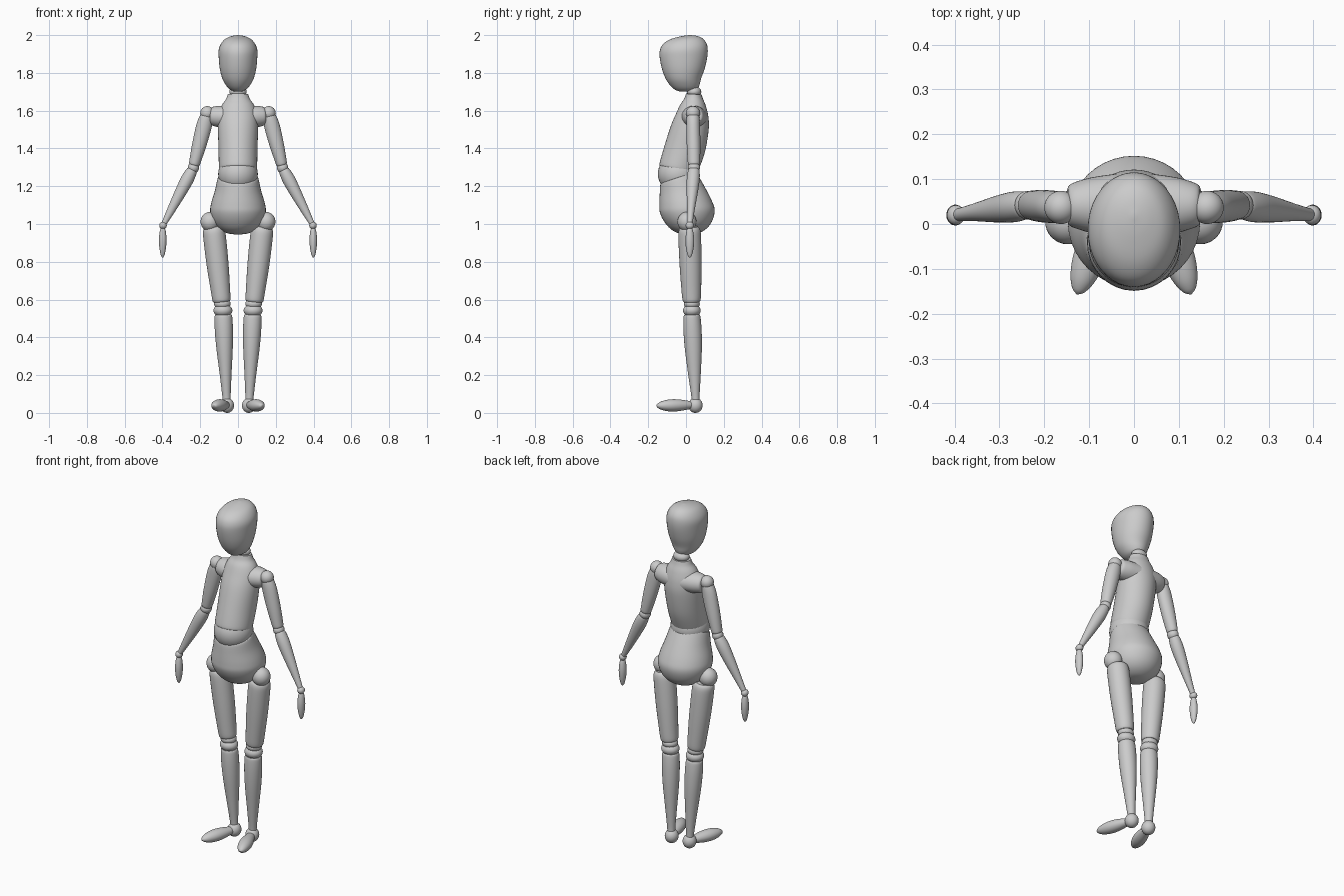
import bpy, bmesh, math
from mathutils import Vector

SIDES = 40


def finish(name, bm, mirror):
    bmesh.ops.recalc_face_normals(bm, faces=bm.faces[:])
    mesh = bpy.data.meshes.new(name)
    bm.to_mesh(mesh)
    bm.free()
    for p in mesh.polygons:
        p.use_smooth = True
    mesh.set_sharp_from_angle(angle=math.radians(40))
    ob = bpy.data.objects.new(name, mesh)
    bpy.context.collection.objects.link(ob)
    if mirror:
        ob.modifiers.new("Mirror", 'MIRROR').use_mirror_merge = False
    return ob


def refine(rows, steps=5):
    """Catmull-Rom interpolation between rows of numbers."""
    out = []
    n = len(rows)
    for i in range(n - 1):
        a, b, c, d = (rows[max(0, min(n - 1, k))] for k in (i - 1, i, i + 1, i + 2))
        for s in range(steps):
            t = s / steps
            out.append([0.5 * (2 * q + (r - p) * t + (2 * p - 5 * q + 4 * r - w) * t * t
                               + (3 * q - p - 3 * r + w) * t ** 3)
                        for p, q, r, w in zip(a, b, c, d)])
    return out + [list(rows[-1])]


def loft(name, rings, mirror=False):
    """Skin elliptical rings given as (centre, half axis u, half axis v)."""
    bm = bmesh.new()
    loops = []
    for c, u, v in rings:
        loops.append([bm.verts.new(c + u * math.cos(a) + v * math.sin(a))
                      for a in (2 * math.pi * k / SIDES for k in range(SIDES))])
    for lo, hi in zip(loops, loops[1:]):
        for k in range(SIDES):
            j = (k + 1) % SIDES
            bm.faces.new((lo[k], lo[j], hi[j], hi[k]))
    bm.faces.new(loops[0][::-1])
    bm.faces.new(loops[-1])
    return finish(name, bm, mirror)


def body(name, rows):
    """Rows: half width, front y, front z, back y, back z."""
    rings = []
    for w, yf, zf, yb, zb in refine(rows):
        f, b = Vector((0, yf, zf)), Vector((0, yb, zb))
        rings.append(((f + b) / 2, Vector((max(w, .002), 0, 0)), (b - f) / 2))
    return loft(name, rings)


def limb(name, p0, p1, profile, ref=(0, 1, 0)):
    """Mirrored turned part from p0 to p1; profile rows: t, side radius, other radius."""
    p0, p1 = Vector(p0), Vector(p1)
    d = (p1 - p0).normalized()
    u = d.cross(Vector(ref)).normalized()
    v = u.cross(d)
    return loft(name, [(p0.lerp(p1, t), u * max(a, .001), v * max(b, .001))
                       for t, a, b in refine(profile)], True)


def ball(name, c, r, mirror=True):
    bm = bmesh.new()
    bmesh.ops.create_uvsphere(bm, u_segments=32, v_segments=20, radius=1)
    for v in bm.verts:
        v.co = Vector(c) + Vector([q * s for q, s in zip(v.co, r)])
    return finish(name, bm, mirror)


# Head and neck joint
body("head", [
    (.022, -.035, 1.702, .035, 1.702), (.045, -.06, 1.712, .06, 1.715),
    (.065, -.085, 1.735, .072, 1.738), (.083, -.108, 1.77, .08, 1.77),
    (.096, -.127, 1.82, .098, 1.82), (.102, -.139, 1.88, .112, 1.88),
    (.102, -.138, 1.92, .115, 1.925), (.09, -.122, 1.952, .108, 1.957),
    (.068, -.085, 1.977, .088, 1.982), (.036, -.03, 1.993, .06, 1.995),
    (.004, .015, 2.0, .025, 2.0)])
ball("neck_joint", (0, .043, 1.70), (.046, .038, .03), False)

# Torso, waist ball and pelvis
body("torso", [
    (.096, -.134, 1.311, .06, 1.277), (.101, -.14, 1.32, .066, 1.285),
    (.103, -.115, 1.41, .10, 1.38), (.106, -.08, 1.52, .12, 1.50),
    (.102, -.05, 1.59, .118, 1.57), (.085, -.03, 1.633, .105, 1.625),
    (.063, -.01, 1.662, .09, 1.662), (.054, 0, 1.69, .083, 1.685)])
ball("waist_ball", (0, -.041, 1.265), (.105, .108, .105), False)
body("pelvis", [
    (.104, -.13, 1.217, .05, 1.277), (.109, -.136, 1.208, .058, 1.268),
    (.122, -.139, 1.16, .10, 1.195), (.142, -.141, 1.10, .138, 1.12),
    (.147, -.138, 1.06, .152, 1.07), (.132, -.117, 1.015, .138, 1.015),
    (.10, -.083, .975, .108, .975), (.055, -.04, .951, .065, .951),
    (.004, .005, .944, .015, .944)])

# Shoulders
limb("shoulder", (.04, .042, 1.566), (.148, .042, 1.572), [
    (0, .06, .07), (.5, .057, .062), (.8, .052, .053), (.95, .045, .046), (1, .036, .038)])
ball("shoulder_ball", (.163, .037, 1.587), (.037, .037, .037))

# Arms
limb("upper_arm", (.163, .037, 1.585), (.233, .042, 1.31), [
    (0, .026, .028), (.08, .035, .034), (.25, .041, .036), (.6, .038, .036),
    (.9, .031, .033), (.98, .028, .03), (1, .022, .024)])
ball("elbow_ball", (.236, .042, 1.298), (.03, .032, .03))
limb("forearm", (.24, .042, 1.29), (.39, .021, 1.005), [
    (0, .022, .024), (.04, .029, .031), (.2, .034, .034), (.45, .03, .029),
    (.75, .022, .02), (1, .014, .014)])
ball("wrist_ball", (.397, .02, .992), (.02, .022, .02))
limb("hand", (.398, .02, .985), (.399, .02, .822), [
    (0, .008, .01), (.15, .016, .018), (.4, .02, .023), (.65, .018, .021),
    (.87, .012, .014), (.97, .006, .007), (1, .001, .001)])

# Legs
ball("hip_ball", (.148, .005, 1.012), (.05, .05, .052))
limb("thigh", (.13, .018, .985), (.086, .03, .588), [
    (0, .045, .045), (.04, .057, .056), (.15, .06, .06), (.5, .058, .058),
    (.85, .051, .052), (.97, .048, .048), (1, .042, .042)])
ball("knee_ball_upper", (.083, .031, .577), (.044, .042, .03))
ball("knee_ball", (.08, .031, .542), (.05, .047, .036))
limb("shin", (.078, .031, .52), (.06, .051, .065), [
    (0, .042, .04), (.03, .047, .045), (.18, .048, .048), (.4, .043, .045),
    (.7, .031, .033), (.92, .023, .023), (1, .021, .021)])

# Feet
ball("ankle_ball", (.058, .05, .04), (.037, .038, .04))
limb("foot", (.06, .04, .042), (.127, -.157, .038), [
    (0, .018, .016), (.15, .026, .023), (.4, .035, .031), (.62, .036, .032),
    (.82, .028, .025), (.95, .015, .013), (1, .001, .001)], ref=(0, 0, 1))
